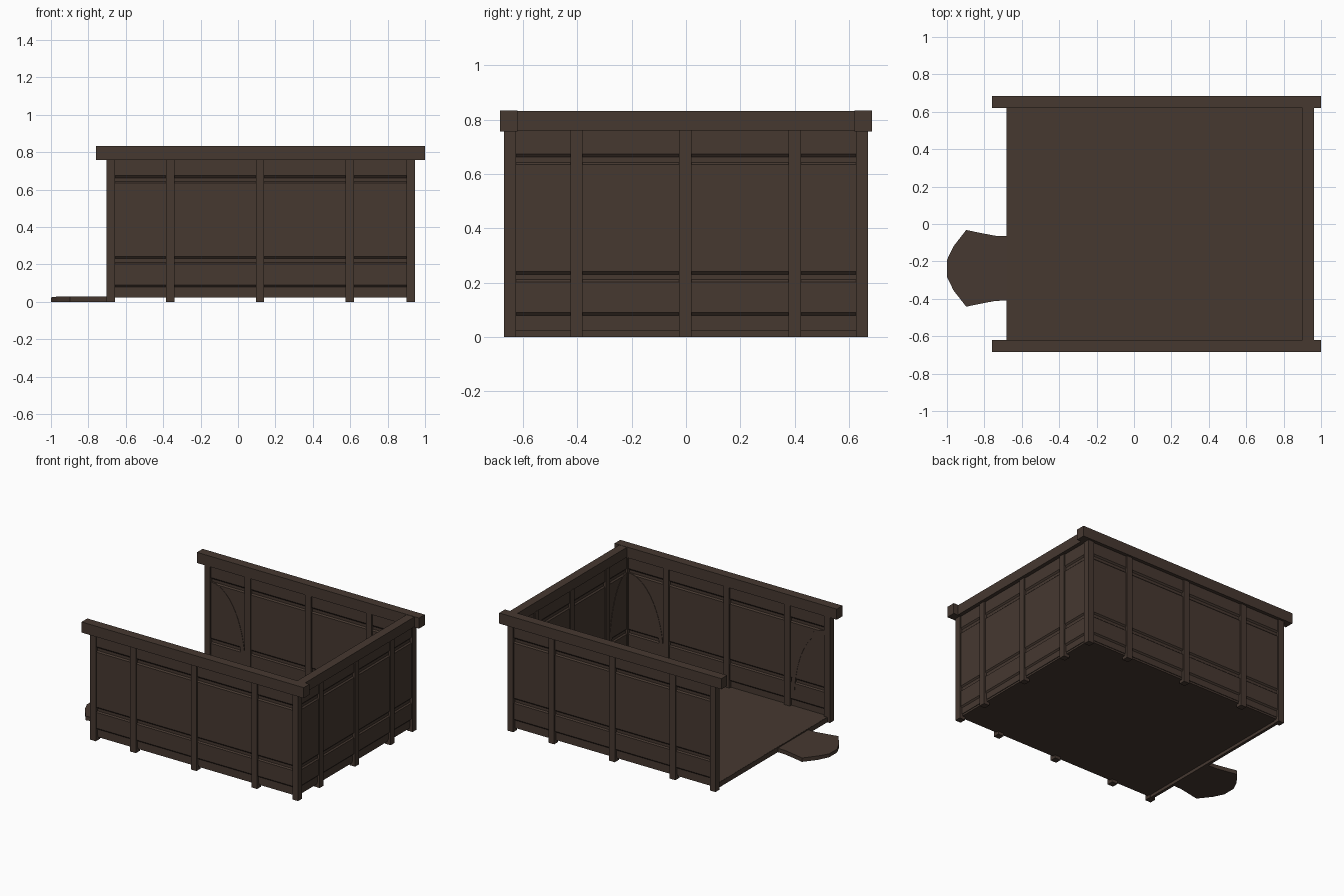
import bpy, bmesh, math

if "Cube" in bpy.data.objects:
    bpy.data.objects.remove(bpy.data.objects["Cube"])

wood = bpy.data.materials.new("dark brown wood")
wood.diffuse_color = (0.061, 0.040, 0.030, 1)
wood.use_nodes = True
wood.node_tree.nodes["Principled BSDF"].inputs["Base Color"].default_value = wood.diffuse_color


def make(name, verts, faces):
    me = bpy.data.meshes.new(name)
    me.from_pydata(verts, [], faces)
    bm = bmesh.new()
    bm.from_mesh(me)
    bmesh.ops.recalc_face_normals(bm, faces=bm.faces)
    bm.to_mesh(me)
    bm.free()
    me.materials.append(wood)
    ob = bpy.data.objects.new(name, me)
    bpy.context.collection.objects.link(ob)
    return ob


def prism(name, outline, a, b, place):
    """Extrude a 2D outline from a to b; place(u, v, w) gives the 3D point."""
    n = len(outline)
    verts = [place(u, v, w) for w in (a, b) for u, v in outline]
    faces = [list(range(n)), list(range(n, 2 * n))]
    faces += [[i, (i + 1) % n, n + (i + 1) % n, n + i] for i in range(n)]
    return make(name, verts, faces)


def box(name, x0, x1, y0, y1, z0, z1):
    return prism(name, [(x0, y0), (x1, y0), (x1, y1), (x0, y1)], z0, z1,
                 lambda u, v, w: (u, v, w))


# half profile of the boarded wall: (offset from centre, height)
T, P = 0.004, 0.013
half = [(T, .035), (T, .08), (P, .09), (P, .203), (T, .211), (T, .231), (P, .241),
        (P, .634), (T, .643), (T, .663), (P, .674), (P, .765)]
profile = half + [(-t, z) for t, z in reversed(half)]


def brace(name, outer, inner, d0, d1, place):
    """Quarter-ellipse brace from the top of the outer post to the foot of the inner one."""
    n, z0, h, w = 14, .09, .555, .03
    r = inner - outer
    s = math.copysign(1, r)
    ang = [i / n * math.pi / 2 for i in range(n + 1)]
    big = [(outer + r * math.cos(a), z0 + h * math.sin(a)) for a in ang]
    small = [(outer + (r - s * w) * math.cos(a), z0 + (h - w) * math.sin(a)) for a in ang]
    verts = [place(u, v, d) for d in (d0, d1) for arc in (big, small) for u, v in arc]
    m = n + 1
    faces = []
    for i in range(n):
        for p, q in ((0, m), (2 * m, 3 * m), (0, 2 * m), (m, 3 * m)):
            faces.append([p + i, p + i + 1, q + i + 1, q + i])
    faces += [[e, m + e, 3 * m + e, 2 * m + e] for e in (0, n)]
    make(name, verts, faces)


# long walls, front and back
H = 0.0225
C = 0.6475
for s, side in ((-1, "front"), (1, "back")):
    prism(side + "_wall", profile, -.68, .922, lambda u, v, w: (w, s * C + u, v))
    for x in (-.68, -.3625, .1175, .5975, .9225):
        box(side + "_post", x - H, x + H, s * C - H, s * C + H, 0, .765)
    box(side + "_top_beam", -.76, 1.0, s * .6525 - .0325, s * .6525 + .0325, .757, .833)
    for a, b in ((-.6575, -.385), (.90, .62)):
        brace(side + "_brace", a, b, .632, .645, lambda u, v, d: (u, s * d, v))

# right wall
prism("right_wall", profile, -C, C, lambda u, v, w: (.9225 + u, w, v))
for y in (-.4025, -.0025, .4):
    box("right_post", .9225 - H, .9225 + H, y - H, y + H, 0, .765)
box("right_top_beam", .902, .963, -.63, .63, .76, .831)
for s in (-1, 1):
    brace("right_brace", s * .625, s * .424, .907, .92, lambda u, v, d: (d, u, v))

# floor and threshold under the open side
box("floor", -.68, .922, -C, C, .022, .036)
box("threshold", -.682, -.662, -C, C, 0, .0355)

# flared doorstep in front of the open side
edge = [(-.675, .172), (-.74, .174), (-.82, .189), (-.897, .205), (-.965, .118), (-1, .045)]
outline = [(x, -.237 + w) for x, w in edge] + [(x, -.237 - w) for x, w in reversed(edge)]
step = prism("doorstep", outline, 0, .028, lambda u, v, w: (u, v, w if u > -.99 else w * .85))
